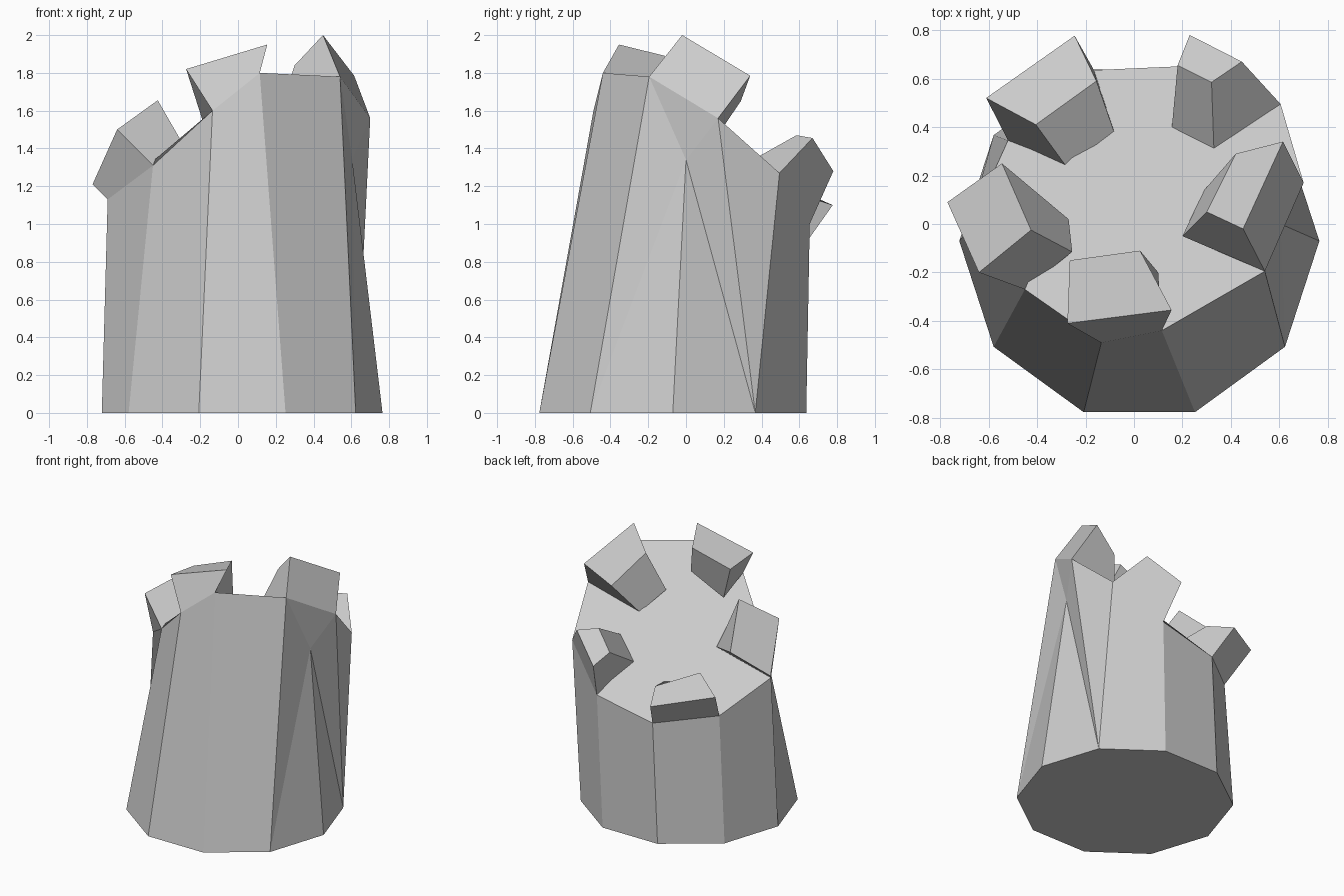
import bpy, bmesh, math

def add_mesh(name, verts, faces):
    me = bpy.data.meshes.new(name)
    bm = bmesh.new()
    vs = [bm.verts.new(v) for v in verts]
    for f in faces:
        bm.faces.new([vs[i] for i in f])
    # fix the diagonals of the warped side panels
    bmesh.ops.recalc_face_normals(bm, faces=bm.faces)
    bm.to_mesh(me)
    bm.free()
    ob = bpy.data.objects.new(name, me)
    bpy.context.collection.objects.link(ob)
    return ob

# Ten-sided trunk: regular base, sloping broken rim (index 0 is +x, counterclockwise)
N = 10
base = [(0.022 + 0.743 * math.cos(math.tau * i / N),
         -0.07 + 0.743 * math.sin(math.tau * i / N), 0) for i in range(N)]
rim = [(0.70, 0.17, 1.56), (0.605, 0.495, 1.27), (0.287, 0.655, 1.0),
       (-0.165, 0.635, 0.9), (-0.52, 0.345, 0.94), (-0.69, -0.03, 1.13),
       (-0.45, -0.27, 1.31), (-0.135, -0.49, 1.6), (0.115, -0.44, 1.8),
       (0.54, -0.195, 1.78)]
dent = 2 * N                              # notch below the right-hand rim corner
faces = [list(range(N))[::-1], list(range(N, 2 * N))]
for i in range(1, N - 1):
    faces.append([i, i + 1, N + i + 1, N + i])
faces += [[9, 0, dent], [9, dent, 19], [19, dent, 10],
          [0, 1, dent], [dent, 1, 10], [10, 1, 11]]
add_mesh("trunk", base + rim + [(0.605, 0.0, 1.34)], faces)

# Blocks leaning out from every second rim edge:
# outer top pair, inner top pair, inner bottom pair
blocks = {
    "right_block": (9, 0, [(0.45, -0.02, 2.0), (0.615, 0.34, 1.785),
                           (0.30, 0.05, 1.84), (0.42, 0.29, 1.65),
                           (0.20, -0.05, 1.55), (0.29, 0.14, 1.43)]),
    "back_right_block": (1, 2, [(0.445, 0.67, 1.455), (0.23, 0.78, 1.28),
                                (0.32, 0.585, 1.47), (0.18, 0.655, 1.35),
                                (0.33, 0.30, 1.31), (0.155, 0.385, 1.18)]),
    "back_left_block": (3, 4, [(-0.245, 0.777, 1.10), (-0.61, 0.52, 1.17),
                               (-0.155, 0.59, 1.16), (-0.405, 0.41, 1.26),
                               (-0.075, 0.36, 1.09), (-0.27, 0.225, 1.08)]),
    "left_block": (5, 6, [(-0.77, 0.09, 1.21), (-0.64, -0.20, 1.5),
                          (-0.545, 0.25, 1.39), (-0.425, -0.025, 1.655),
                          (-0.27, 0.02, 1.27), (-0.255, -0.115, 1.36)]),
    "front_block": (7, 8, [(-0.275, -0.41, 1.82), (0.155, -0.355, 1.95),
                           (-0.265, -0.15, 1.79), (0.025, -0.11, 1.89),
                           (-0.185, -0.185, 1.54), (0.10, -0.20, 1.66)]),
}
for name, (a, b, pts) in blocks.items():
    add_mesh(name, [rim[a], rim[b]] + pts,
             [(0, 1, 3, 2), (2, 3, 5, 4), (4, 5, 7, 6),
              (6, 7, 1, 0), (0, 2, 4, 6), (1, 7, 5, 3)])
